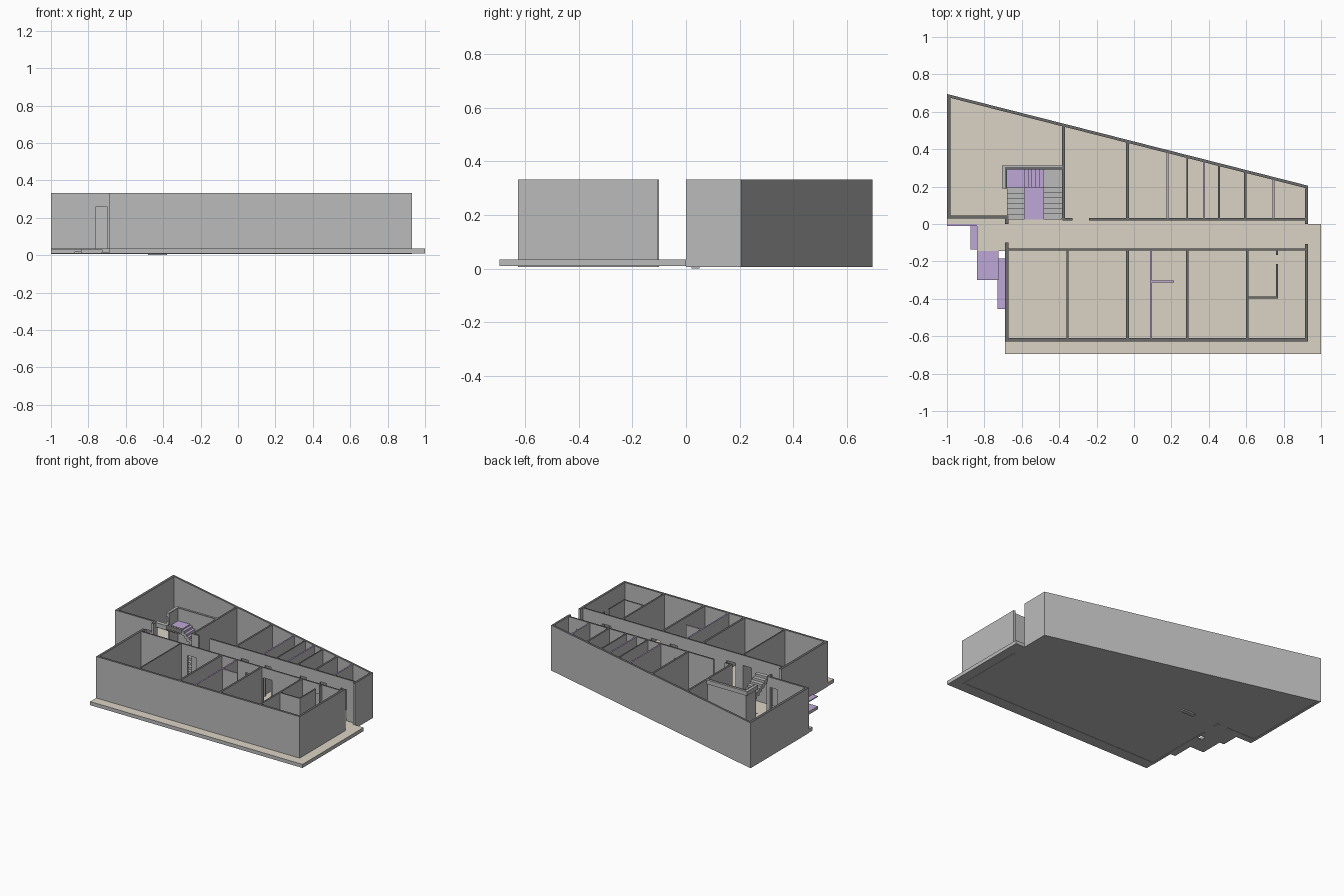
import bpy, bmesh

if "Cube" in bpy.data.objects:
    bpy.data.objects.remove(bpy.data.objects["Cube"])

def mat(name, col):
    m = bpy.data.materials.new(name)
    m.diffuse_color = (*col, 1)
    m.use_nodes = True
    m.node_tree.nodes["Principled BSDF"].inputs["Base Color"].default_value = m.diffuse_color
    return m

TAN = mat("floor_tan", (0.71, 0.65, 0.56))
PURPLE = mat("purple", (0.52, 0.39, 0.68))
GREY = mat("wall_grey", (0.5, 0.5, 0.5))
DARK = mat("wall_top_dark", (0.15, 0.15, 0.15))
Z0, ZF, ZT = 0.007, 0.035, 0.333        # underside, floor level, wall top

def add_prism(bm, pts, z0, z1):
    """Extrude a flat outline from z0 to z1; top faces use material slot 1."""
    lo = [bm.verts.new((x, y, z0)) for x, y in pts]
    hi = [bm.verts.new((x, y, z1)) for x, y in pts]
    bm.faces.new(lo)
    bm.faces.new(hi).material_index = 1
    n = len(pts)
    for i in range(n):
        j = (i + 1) % n
        bm.faces.new((lo[i], lo[j], hi[j], hi[i]))

def rect(x0, y0, x1, y1):
    return [(x0, y0), (x1, y0), (x1, y1), (x0, y1)]

def make(name, parts, top=DARK, side=GREY):
    """parts: list of (outline, z0, z1)"""
    bm = bmesh.new()
    for p in parts:
        add_prism(bm, *p)
    bmesh.ops.recalc_face_normals(bm, faces=bm.faces)
    me = bpy.data.meshes.new(name)
    bm.to_mesh(me)
    bm.free()
    me.materials.append(side)
    me.materials.append(top)
    ob = bpy.data.objects.new(name, me)
    bpy.context.collection.objects.link(ob)
    return ob

def wall_with_doors(name, x0, x1, y0, y1, doors):
    """Wall along x with door openings under headers."""
    parts, x = [], x0
    for a, b in doors:
        parts.append((rect(x, y0, a, y1), ZF, ZT))
        parts.append((rect(a, y0, b, y1), 0.26, ZT))
        x = b
    parts.append((rect(x, y0, x1, y1), ZF, ZT))
    return make(name, parts)

def slant(x):
    """Outer line of the sloping rear wall."""
    return 0.695 - 0.254 * (x + 1)

# Floor slab
make("floor_slab", [([(-1, 0.69), (-1, 0), (-0.84, 0), (-0.84, -0.145), (-0.69, -0.145),
                      (-0.69, -0.695), (1, -0.695), (1, 0), (0.93, 0), (0.93, 0.2)], Z0 + 0.002, ZF)], TAN)
make("stair_footing", [(rect(-0.48, 0.02, -0.38, 0.05), 0, 0.012)])

# Stepped entrance terraces on the left
for i, (r, z1) in enumerate([((-1, -0.01, -0.84, 0.03), 0.034), ((-0.875, -0.135, -0.835, -0.01), 0.02),
                             ((-0.84, -0.30, -0.725, -0.145), 0.03), ((-0.73, -0.455, -0.69, -0.185), 0.016)]):
    make(f"entrance_terrace_{i + 1}", [(rect(*r), Z0 + 0.002, z1)], PURPLE)

# Front block: outer shell and corridor wall
make("front_block_outer_walls", [
    (rect(-0.69, -0.627, 0.93, -0.61), Z0, ZT),
    (rect(-0.69, -0.61, -0.672, -0.1), Z0, ZT),
    (rect(0.913, -0.61, 0.93, -0.107), Z0, ZT)])
wall_with_doors("front_block_corridor_wall", -0.672, 0.913, -0.143, -0.132,
                [(-0.43, -0.36), (-0.3, -0.23), (0.16, 0.22), (0.3, 0.37), (0.69, 0.76)])

# Front block: room partitions
for i, (x, t) in enumerate([(-0.355, 0.01), (-0.035, 0.015), (0.285, 0.015), (0.605, 0.013)]):
    make(f"front_partition_{i + 1}", [(rect(x - t / 2, -0.61, x + t / 2, -0.143), ZF, ZT)])
make("front_light_partition", [(rect(0.085, -0.61, 0.095, -0.143), ZF, ZT),
                               (rect(0.095, -0.312, 0.213, -0.302), ZF, ZT)], PURPLE)
make("small_room_walls", [(rect(0.605, -0.397, 0.77, -0.387), ZF, ZT),
                          (rect(0.76, -0.387, 0.77, -0.215), ZF, ZT),
                          (rect(0.76, -0.165, 0.77, -0.143), ZF, ZT)])

# Rear block: outer shell with sloping back wall
t = 0.016
make("rear_block_outer_walls", [
    ([(-1, slant(-1)), (-1, slant(-1) - t), (0.93, slant(0.93) - t), (0.93, slant(0.93))], Z0, ZT),
    (rect(-1, 0.03, -0.98, slant(-1) - t), Z0, ZT),
    (rect(0.914, 0, 0.93, slant(0.93) - t), Z0, ZT),
    (rect(-0.98, 0.03, -0.76, 0.045), Z0, ZT),
    (rect(-0.76, 0.03, -0.7, 0.045), 0.26, ZT),
    (rect(-0.7, 0.03, -0.672, 0.045), Z0, ZT),
    (rect(-0.69, 0, -0.672, 0.03), Z0, ZT)])
make("rear_corridor_wall_stub", [(rect(-0.383, 0.02, -0.33, 0.032), ZF, ZT)])
wall_with_doors("rear_corridor_wall", -0.24, 0.914, 0.02, 0.032,
                [(0.01, 0.07), (0.2, 0.25), (0.48, 0.53), (0.64, 0.69), (0.8, 0.85)])

# Rear block: room partitions
for i, (x, w, m) in enumerate([(-0.377, 0.014, DARK), (-0.035, 0.014, DARK), (0.18, 0.01, PURPLE),
                               (0.285, 0.01, DARK), (0.375, 0.01, PURPLE), (0.455, 0.01, DARK),
                               (0.595, 0.014, DARK), (0.745, 0.01, PURPLE)]):
    a, b = x - w / 2, x + w / 2
    make(f"rear_partition_{i + 1}",
         [([(a, 0.032), (b, 0.032), (b, slant(b) - t), (a, slant(a) - t)], ZF, ZT)], m)

# Stairwell walls
make("stairwell_walls", [(rect(-0.69, 0.292, -0.384, 0.306), ZF, ZT),
                         (rect(-0.69, 0.19, -0.68, 0.292), ZF, ZT)])
make("stairwell_upper_ledge", [(rect(-0.705, 0.306, -0.384, 0.314), ZT - 0.03, ZT),
                               (rect(-0.705, 0.19, -0.69, 0.306), ZT - 0.03, ZT)], GREY)

# Three-flight staircase with two quarter landings
rise = (ZT - ZF) / 18
def tread(r, k):
    z = ZF + k * rise
    return (rect(*r), max(ZF, z - 2 * rise), z)

d = 0.17 / 6
make("stair_lower_flight", [tread((-0.485, 0.025 + d * i, -0.386, 0.025 + d * (i + 1)), i + 1)
                            for i in range(6)], GREY)
make("stair_lower_landing", [tread((-0.485, 0.195, -0.386, 0.292), 7)], GREY)
make("stair_middle_flight", [tread((-0.485 - 0.02 * (i + 1), 0.195, -0.485 - 0.02 * i, 0.292), i + 8)
                             for i in range(5)], PURPLE)
make("stair_upper_landing", [tread((-0.68, 0.195, -0.585, 0.292), 12.5)], PURPLE)
make("stair_upper_flight", [tread((-0.68, 0.195 - d * (i + 1), -0.585, 0.195 - d * i), 13 + i)
                            for i in range(6)], GREY)
make("stairwell_floor", [(rect(-0.585, 0.025, -0.485, 0.195), ZF, ZF + 0.003)], PURPLE)
